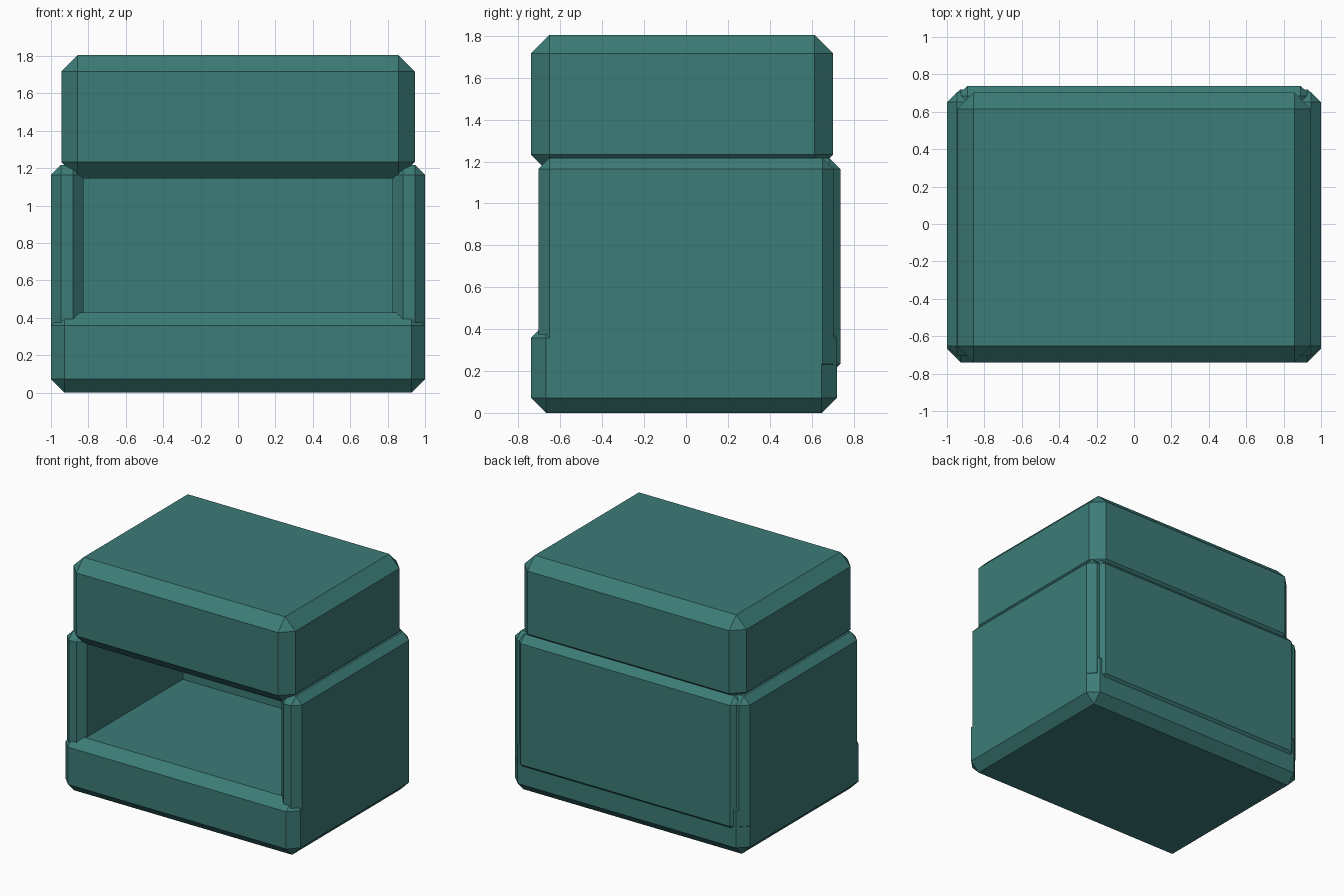
import bpy

if "Cube" in bpy.data.objects:
    bpy.data.objects.remove(bpy.data.objects["Cube"])

teal = bpy.data.materials.new("teal")
teal.diffuse_color = (0.045, 0.2, 0.185, 1)
teal.use_nodes = True
teal.node_tree.nodes["Principled BSDF"].inputs["Base Color"].default_value = teal.diffuse_color


def chamfered_box(name, low, high, chamfer):
    """Box between two corners, all edges cut at 45 degrees."""
    centre = [(a + b) / 2 for a, b in zip(low, high)]
    size = [b - a for a, b in zip(low, high)]
    bpy.ops.mesh.primitive_cube_add(size=1, location=centre)
    box = bpy.context.object
    box.name = name
    box.scale = size
    bpy.ops.object.transform_apply(location=False, rotation=False, scale=True)
    bevel = box.modifiers.new("chamfer", 'BEVEL')
    bevel.width = chamfer
    bevel.segments = 1
    bevel.limit_method = 'NONE'
    box.data.materials.append(teal)
    return box


# Base slab, forming the floor of the opening
chamfered_box("base", (-1, -0.74, 0), (1, 0.72, 0.43), 0.072)

# Side walls, flush with the base sides
for name, side in (("left_wall", -1), ("right_wall", 1)):
    x0, x1 = sorted((0.827 * side, 1.0 * side))
    chamfered_box(name, (x0, -0.705, 0.18), (x1, 0.705, 1.218), 0.054)

# Back panel, standing slightly proud of the base
chamfered_box("back_panel", (-0.945, 0.51, 0.18), (0.945, 0.738, 1.218), 0.054)

# Heavy top block
chamfered_box("top_block", (-0.945, -0.74, 1.145), (0.945, 0.702, 1.805), 0.088)
